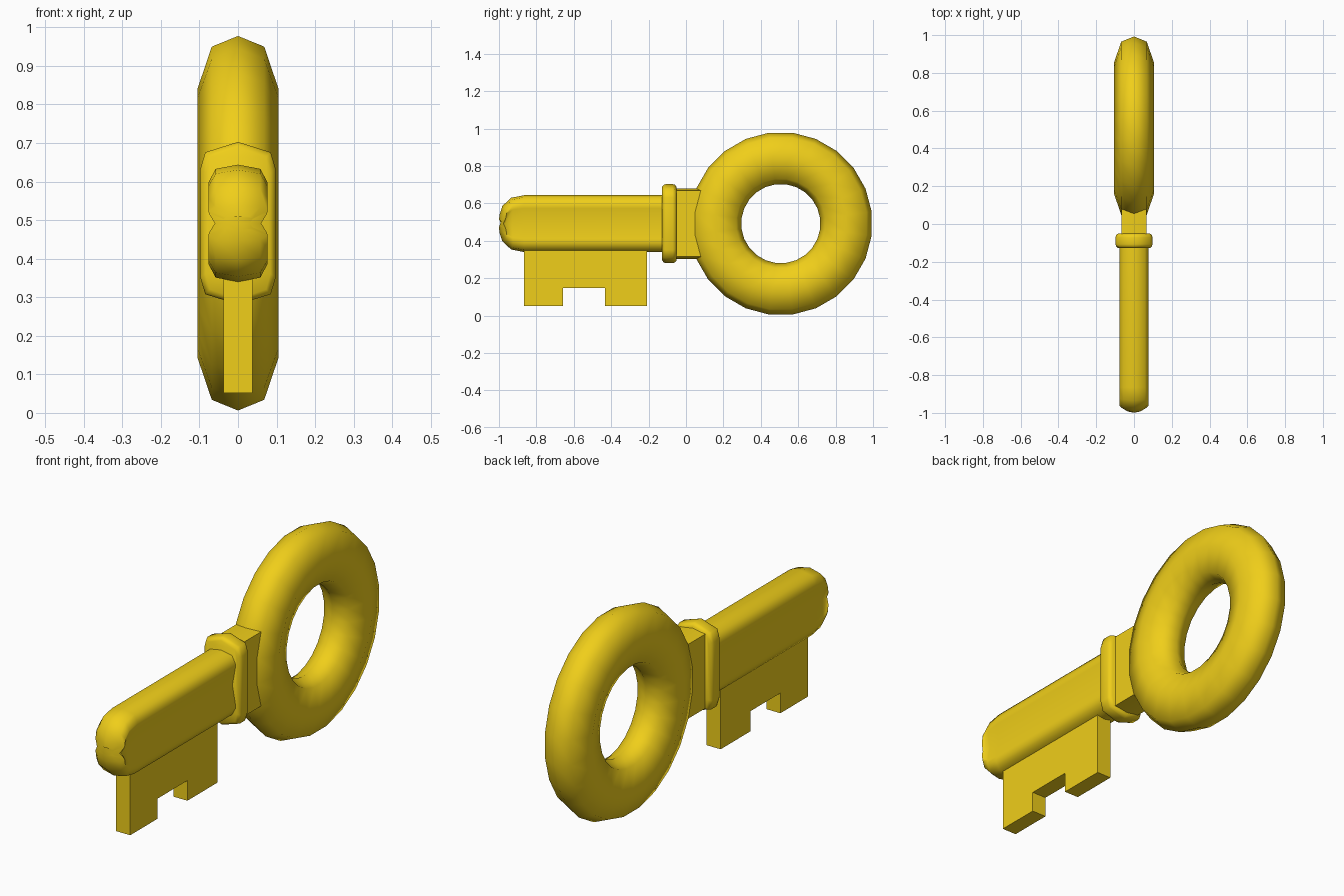
import bpy, bmesh, math
from math import radians, sin, cos

if "Cube" in bpy.data.objects:
    bpy.data.objects.remove(bpy.data.objects["Cube"])

gold = bpy.data.materials.new("gold")
gold.diffuse_color = (0.87, 0.62, 0.01, 1)
gold.use_nodes = True
gold.node_tree.nodes["Principled BSDF"].inputs["Base Color"].default_value = gold.diffuse_color
ZC = 0.492  # height of the key's centre line


def loft(name, rings, closed=False, angle=40):
    """Skin a list of equal-length vertex loops; cap the ends unless closed."""
    bm = bmesh.new()
    loops = [[bm.verts.new(p) for p in ring] for ring in rings]
    pairs = list(zip(loops, loops[1:]))
    if closed:
        pairs.append((loops[-1], loops[0]))
    n = len(rings[0])
    for a, b in pairs:
        for i in range(n):
            j = (i + 1) % n
            bm.faces.new((a[i], a[j], b[j], b[i]))
    if not closed:
        bm.faces.new(loops[0])
        bm.faces.new(loops[-1])
    bmesh.ops.recalc_face_normals(bm, faces=bm.faces)
    mesh = bpy.data.meshes.new(name)
    bm.to_mesh(mesh)
    bm.free()
    ob = bpy.data.objects.new(name, mesh)
    bpy.context.collection.objects.link(ob)
    mesh.materials.append(gold)
    if angle:
        bpy.context.view_layer.objects.active = ob
        ob.select_set(True)
        bpy.ops.object.shade_smooth_by_angle(angle=radians(angle))
        ob.select_set(False)
    return ob


def mirrored(quarter):
    """Full outline from the +x,+z quarter, listed from the top centre down."""
    right = quarter + [(x, -z) for x, z in reversed(quarter) if z > 0]
    return right + [(-x, z) for x, z in reversed(right) if x > 0]


# Ring handle: eight-sided section turned around the x axis
section = [(0, 0.49), (0.068, 0.462), (0.105, 0.352), (0.068, 0.24),
           (0, 0.212), (-0.068, 0.24), (-0.105, 0.352), (-0.068, 0.462)]
SEG = 24
angles = [2 * math.pi * (i + 0.5) / SEG for i in range(SEG)]
loft("ring_handle", [[(x, 0.507 + r * cos(a), ZC + r * sin(a)) for x, r in section]
                     for a in angles], closed=True, angle=80)

# Neck between ring and collar
neck = mirrored([(0, 0.188), (0.066, 0.177)])
loft("neck", [[(x, y, ZC + z) for x, z in neck] for y in (-0.09, 0.055, 0.11)], angle=30)

# Collar with rounded rims
collar = mirrored([(0, 0.211), (0.085, 0.184), (0.098, 0.14)])
loft("collar", [[(x * (1 - d / 0.098), y, ZC + z * (1 - d / 0.211)) for x, z in collar]
                for y, d in ((-0.128, 0.014), (-0.118, 0.003), (-0.107, 0),
                             (-0.071, 0), (-0.06, 0.003), (-0.05, 0.014))], angle=60)

# Shaft: waisted section, squeezed in height towards the rounded tip
shaft = mirrored([(0, 0.152), (0.058, 0.141), (0.077, 0.105), (0.075, 0.082), (0.06, 0)])
stations = [(-0.09, 1, 0), (-0.865, 1, 0), (-0.935, 0.91, 0.01),
            (-0.982, 0.62, 0.025), (-0.998, 0.3, 0.035)]
loft("shaft", [[(x, y + s * (x / 0.077) ** 2, ZC + z * k) for x, z in shaft]
               for y, k, s in stations] +
     [[(x * 0.5, -0.999 + 0.01 * (x / 0.077) ** 2, ZC + z * 0.12) for x, z in shaft]],
     angle=60)

# Bit: flat notched plate under the shaft
bit = [(-0.865, 0.40), (-0.865, 0.052), (-0.658, 0.052), (-0.658, 0.148),
       (-0.434, 0.148), (-0.434, 0.052), (-0.208, 0.052), (-0.208, 0.40)]
loft("bit", [[(x, y, z) for y, z in bit] for x in (-0.037, 0.037)], angle=0)
